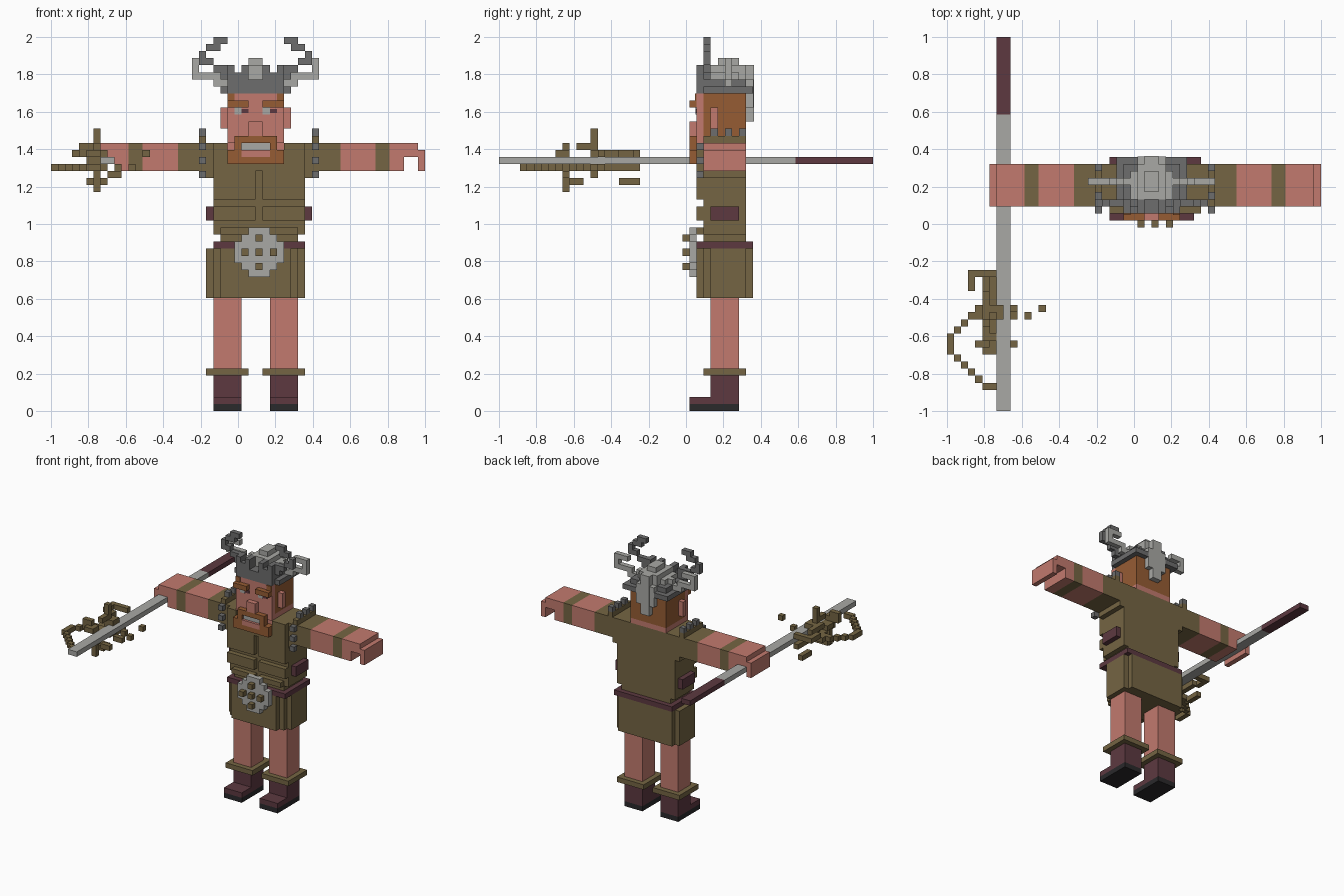
import bpy, bmesh

if "Cube" in bpy.data.objects:
    bpy.data.objects.remove(bpy.data.objects["Cube"])

U = 2 / 53  # size of one block


def material(name, rgb):
    lin = [((c / 255 + 0.055) / 1.055) ** 2.4 for c in rgb] + [1]
    m = bpy.data.materials.new(name)
    m.use_nodes = True
    m.diffuse_color = lin
    m.node_tree.nodes["Principled BSDF"].inputs["Base Color"].default_value = lin
    return m


SKIN = material("skin", (194, 122, 110))
OLIVE = material("olive_brown", (117, 101, 67))
MAROON = material("maroon_leather", (93, 57, 64))
LIGHT = material("light_steel", (169, 169, 165))
DARK = material("dark_steel", (109, 109, 109))
HAIR = material("ginger_hair", (150, 92, 52))
BLACK = material("black_sole", (42, 41, 43))


def blocks(name, mat, boxes):
    """One object made of boxes (x0, x1, y0, y1, z0, z1) in block units."""
    bm = bmesh.new()
    for x0, x1, y0, y1, z0, z1 in boxes:
        r = bmesh.ops.create_cube(bm, size=1)
        for v in r["verts"]:
            v.co.x = (x1 if v.co.x > 0 else x0) * U - 1
            v.co.y = (y1 if v.co.y > 0 else y0) * U - 1
            v.co.z = (z1 if v.co.z > 0 else z0) * U
    me = bpy.data.meshes.new(name)
    bm.to_mesh(me)
    bm.free()
    me.materials.append(mat)
    ob = bpy.data.objects.new(name, me)
    bpy.context.collection.objects.link(ob)
    return ob


def mirror(boxes, total=58):
    return [(total - b[1], total - b[0], *b[2:]) for b in boxes]


# Legs and boots
for side, x in (("right", 23), ("left", 31)):
    blocks(side + "_sole", BLACK, [(x, x + 4, 27, 34, 0, 1)])
    blocks(side + "_boot", MAROON, [(x, x + 4, 27, 34, 1, 2), (x, x + 4, 30, 34, 2, 5)])
    blocks(side + "_fur_cuff", OLIVE, [(x - 1, x + 5, 29, 35, 5, 6)])
    blocks(side + "_leg", SKIN, [(x, x + 4, 30, 34, 6, 16)])

# Skirt with stepped corners, and belt
blocks("skirt", OLIVE, [(24, 34, 28, 36, 16, 23), (23, 35, 29, 36, 16, 23),
                        (22, 36, 30, 35, 16, 23)])
blocks("belt", MAROON, [(23, 36, 28, 36, 23, 24)])

# Torso with raised chest and belly plates
blocks("torso", OLIVE, [(24, 35, 29, 35, 24, 25), (23, 36, 29, 35, 25, 38),
                        (22, 37, 29, 35, 33, 34)])
plates = [(23, 29, 28, 29, 30, 34), (23, 29, 28, 29, 27, 29), (24, 29, 28, 29, 25, 26)]
blocks("chest_plates", OLIVE, plates + mirror(plates, 59))
blocks("upper_chest", OLIVE, [(23, 36, 28, 29, 34, 35), (23, 25, 28, 29, 35, 38),
                              (33, 36, 28, 29, 35, 38)])
for side, x in (("right", 22), ("left", 36)):
    blocks(side + "_pouch", MAROON, [(x, x + 1, 30, 34, 27, 29)])

# Round buckle with studs
blocks("buckle", LIGHT, [(29.5 - w, 29.5 + w, 27, 28, z, z + 1) for z, w in
                         zip(range(19, 26), (1.5, 2.5, 3.5, 3.5, 3.5, 2.5, 1.5))])
blocks("buckle_studs", OLIVE, [(x, x + 1, 26, 27, z, z + 1) for x, z in
                               ((29, 24), (27, 22), (29, 22), (31, 22), (29, 20))])

# Arms: sleeve, bands and hooked hands
sleeve = [(36, 41, 29, 35, 34, 38)]
bands = [(46, 48, 29, 35, 34, 38)]
arm = [(41, 46, 29, 35, 34, 38), (48, 50, 29, 35, 34, 38),
       (50, 52, 29, 35, 36, 38), (52, 53, 29, 35, 34, 37)]
for side, f in (("left", lambda b: b), ("right", lambda b: mirror(b, 59))):
    blocks(side + "_sleeve", OLIVE, f(sleeve))
    blocks(side + "_arm_band", OLIVE, f(bands))
    blocks(side + "_arm", SKIN, f(arm))

# Beaded shoulder straps
for side, x in (("right", 21), ("left", 37)):
    blocks(side + "_strap", OLIVE, [(x, x + 1, 29, 35, 38, 39)])
    beads = [(28, 33), (28, 35), (28, 37), (30, 39), (32, 39), (34, 39)]
    blocks(side + "_strap_beads", DARK,
           [(x, x + 1, y, y + 1, z, z + 1) for y, z in beads])

# Head
blocks("neck", SKIN, [(25, 33, 29, 35, 38, 39)])
blocks("hair", HAIR, [(25, 33, 29, 35, 39, 45)])
blocks("face", SKIN, [(25, 33, 28, 29, 38, 45), (28, 30, 27, 28, 39, 41)])
ear = [(24, 25, 30, 31, 40, 43)]
blocks("ears", SKIN, ear + mirror(ear))
brow = [(25, 28, 27, 28, 43, 44), (25, 26, 27.8, 28, 44, 45)]
blocks("eyebrows", HAIR, brow + mirror(brow))
eye = [(26, 27, 27.85, 28, 42, 43)]
pupil = [(27, 28, 27.85, 28, 42.2, 42.8)]
blocks("eyes", LIGHT, eye + [(30, 31, 27.85, 28, 42, 43)])
blocks("pupils", MAROON, pupil + [(31, 32, 27.85, 28, 42.2, 42.8)])
side_beard = [(26, 27, 27, 28, 37, 38), (25, 27, 27, 28, 36, 37)]
blocks("beard", HAIR, [(26, 32, 27, 28, 38, 39), (25, 33, 27, 28, 35, 36),
                       (25, 33, 28, 29, 35, 37)] + side_beard + mirror(side_beard))
blocks("teeth", LIGHT, [(27, 31, 27.5, 28.5, 37, 38)])
blocks("jaw", SKIN, [(25, 33, 28.5, 30, 37, 38), (27, 31, 27, 28, 36, 37)])

# Helmet: dark shell and points, light dome and neck guard
points = [(25, 26, 28, 30, 47, 49), (26, 27, 28, 29, 47, 48), (27, 28, 28, 30, 47, 49)]
blocks("helmet_shell", DARK, [(24, 34, 29, 36, 45, 46), (25, 33, 28, 35, 45, 47),
                              (28, 30, 28, 29, 44, 45)] + points + mirror(points))
blocks("helmet_dome", LIGHT, [(25, 33, 32, 33, 47, 48), (26, 32, 30, 34, 47, 48),
                              (27, 31, 30, 35, 47, 49), (28, 30, 31, 34, 49, 50)])
blocks("neck_guard", LIGHT, [(28, 30, 35, 36.1, 41, 49), (27, 31, 35, 36.05, 43, 47)])

# Horns: a tall dark pair in front, a square light pair behind
dark_horn = [(a, b, 29, 30, z, z + 1) for a, b, z in
             ((24, 26, 47), (23, 25, 48), (21, 23, 49), (21, 22, 50), (22, 24, 51), (23, 25, 52))]
light_horn = [(a, b, 32, 33, z, z + 1) for a, b, z in
              ((23, 25, 46), (20, 24, 47), (20, 21, 48), (20, 23, 49))]
for side, f in (("right", lambda b: b), ("left", mirror)):
    blocks(side + "_tall_horn", DARK, f(dark_horn))
    blocks(side + "_square_horn", LIGHT, f(light_horn))

# Spear
blocks("spear_shaft", LIGHT, [(7, 9, 0, 42, 35, 36)])
blocks("spear_grip", MAROON, [(7, 9, 42, 53, 35, 36)])

# Curved blade outline, one short run of blocks per row
rows = ((3, 5, 7), (4, 4, 5), (5, 3, 4), (6, 2, 3), (7, 1, 2), (8, 0, 1), (9, 0, 1),
        (10, 0, 1), (11, 1, 2), (12, 2, 3), (13, 3, 5), (14, 4, 6))
blocks("spear_blade", OLIVE, [(a, b, y, y + 1, 34, 35) for y, a, b in rows])

# Prongs behind the blade
blocks("spear_prongs", OLIVE, [(3, 7, 19, 20, 36, 37), (3, 4, 17, 19, 36, 37),
                               (5, 6, 13, 17, 36, 37), (6, 7, 14, 20, 34, 35),
                               (5, 6, 17, 20, 32, 33)])

# Branching knots around the shaft, with two loose chips
blocks("spear_knots", OLIVE, [
    (6, 7, 13, 14, 35, 40), (5, 8, 13, 15, 36, 37), (5, 8, 12, 14, 34, 35),
    (6, 7, 11, 13, 37, 38), (5, 7, 10, 12, 35, 36), (5, 7, 8, 10, 36, 37),
    (6, 7, 9, 10, 31, 35), (4, 6, 9, 10, 36, 38), (5, 8, 10, 12, 32, 33),
    (6, 8, 8, 9, 34, 35), (8, 10, 13, 14, 33, 34), (8, 10, 9, 10, 33, 34),
    (9, 10, 14, 15, 34, 35), (11, 12, 13, 14, 34, 35), (13, 14, 14, 15, 36, 37)])
